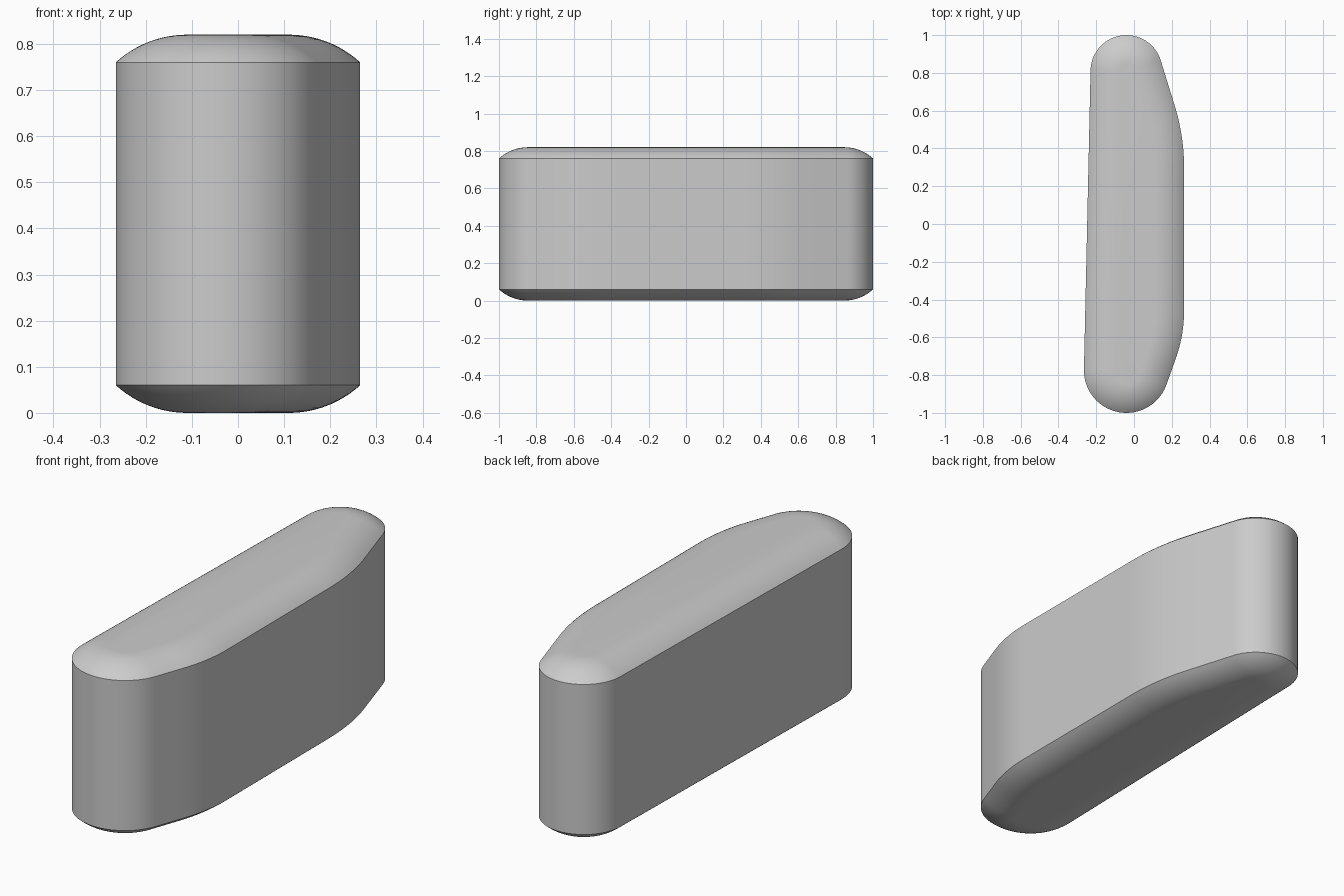
import bpy, bmesh
from math import radians, sin, cos, asin

cube = bpy.data.objects.get("Cube")
if cube:
    bpy.data.objects.remove(cube, do_unlink=True)

HEIGHT, CROWN, INSET = 0.82, 0.06, 0.155

# Outline arcs: centre x, centre y, radius, start angle, end angle, steps
ARCS = [
    (-0.485, -0.46, 0.75, -19.7, 0, 12),
    (-0.835, 0.30, 1.10, 0, 17.1, 12),
    (-0.04, 0.81, 0.19, 17.1, 178.75, 40),
    (-0.04, -0.775, 0.225, 178.75, 340.3, 40),
]


def outline(inset):
    """Plan outline moved inwards by an exact offset."""
    points = []
    for cx, cy, r, start, end, steps in ARCS:
        for i in range(steps + 1):
            a = radians(start + (end - start) * i / steps)
            points.append((cx + (r - inset) * cos(a), cy + (r - inset) * sin(a)))
    return points


# Crown profile: an arc tangent to the flat top
radius = (INSET ** 2 + CROWN ** 2) / (2 * CROWN)
sweep = asin(INSET / radius)
STEPS = 12
crown = []
for i in range(STEPS + 1):
    a = sweep * (1 - i / STEPS)
    crown.append((INSET - radius * sin(a), radius * (1 - cos(a))))
layers = [(d, drop) for d, drop in reversed(crown)]
layers += [(d, HEIGHT - drop) for d, drop in crown]

# Stack the offset outlines and bridge them
bm = bmesh.new()
rings = [[bm.verts.new((x, y, z)) for x, y in outline(d)] for d, z in layers]
for low, high in zip(rings, rings[1:]):
    for i in range(len(low)):
        j = (i + 1) % len(low)
        bm.faces.new((low[i], low[j], high[j], high[i]))
bm.faces.new(list(reversed(rings[0])))
bm.faces.new(rings[-1])
bmesh.ops.remove_doubles(bm, verts=bm.verts, dist=0.0001)
bmesh.ops.recalc_face_normals(bm, faces=bm.faces)

mesh = bpy.data.meshes.new("rounded_block")
bm.to_mesh(mesh)
bm.free()
block = bpy.data.objects.new("rounded_block", mesh)
bpy.context.collection.objects.link(block)

# Plain grey material
grey = bpy.data.materials.new("light_grey")
grey.use_nodes = True
colour = (0.6, 0.6, 0.6, 1)
grey.diffuse_color = colour
grey.node_tree.nodes["Principled BSDF"].inputs["Base Color"].default_value = colour
mesh.materials.append(grey)

bpy.ops.object.select_all(action='DESELECT')
block.select_set(True)
bpy.context.view_layer.objects.active = block
bpy.ops.object.shade_smooth_by_angle(angle=radians(30))
